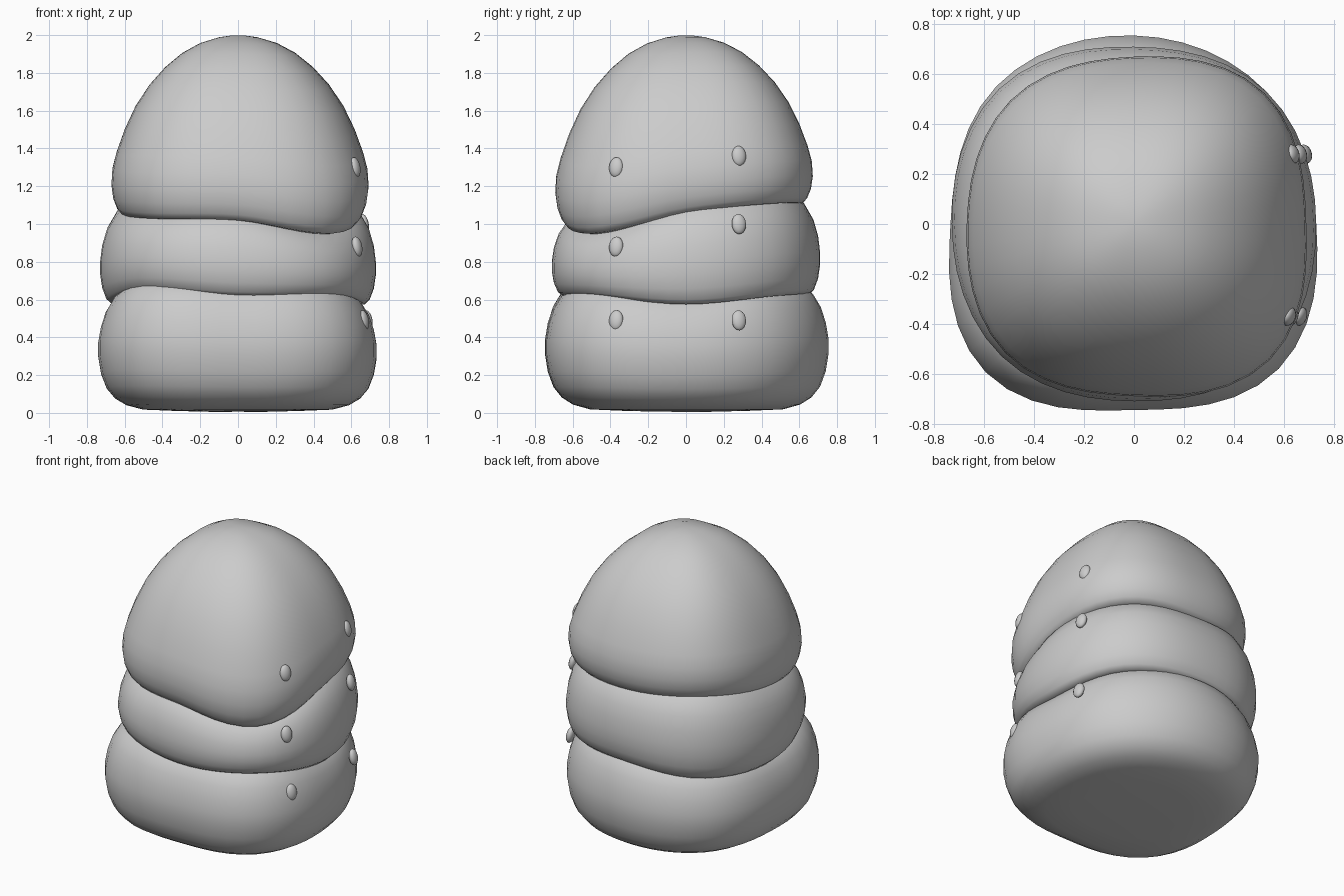
import bpy, bmesh
from math import sin, cos, tau, radians

if "Cube" in bpy.data.objects:
    bpy.data.objects.remove(bpy.data.objects["Cube"])

grey = bpy.data.materials.new("plain_grey")
grey.use_nodes = True
colour = (0.6, 0.6, 0.6, 1)
grey.diffuse_color = colour
grey.node_tree.nodes["Principled BSDF"].inputs["Base Color"].default_value = colour

SEGMENTS = 48


def around(values, turn):
    """Smooth periodic curve through evenly spaced values; turn is 0..1."""
    n = len(values)
    i, f = int(turn * n), turn * n % 1
    a, b, c, d = (values[(i + k) % n] for k in (-1, 0, 1, 2))
    return b + f * (c - a + f * (2*a - 5*b + 4*c - d + f * (3*(b - c) + d - a))) / 2


def lofted(name, outline, low, high, profile):
    """Closed body: profile gives (width, level) between the low and high rims."""
    bm = bmesh.new()
    rings = []
    for width, level in profile:
        ring = []
        for s in range(SEGMENTS):
            t = s / SEGMENTS
            r = width * around(outline, t)
            z0, z1 = around(low, t), around(high, t)
            ring.append(bm.verts.new((r * cos(t * tau), r * sin(t * tau), z0 + level * (z1 - z0))))
        rings.append(ring)
    for a, b in zip(rings, rings[1:]):
        for s in range(SEGMENTS):
            e = (s + 1) % SEGMENTS
            bm.faces.new((a[s], a[e], b[e], b[s]))
    # Close both ends with fans
    for ring in (rings[0], rings[-1]):
        mid = bm.verts.new((0, 0, sum(v.co.z for v in ring) / SEGMENTS))
        if ring is rings[-1]:
            mid.co.z = max(mid.co.z, ring[0].co.z)
        for s in range(SEGMENTS):
            bm.faces.new((mid, ring[s], ring[(s + 1) % SEGMENTS]))
    bmesh.ops.recalc_face_normals(bm, faces=bm.faces)
    for f in bm.faces:
        f.smooth = True
    mesh = bpy.data.meshes.new(name)
    bm.to_mesh(mesh)
    bm.free()
    mesh.materials.append(grey)
    bpy.context.collection.objects.link(bpy.data.objects.new(name, mesh))


# Rim heights at eight directions, starting from +x and turning towards +y
floor, crown = [0.0] * 8, [2.0] * 8
lower_seam = [.575, .62, .63, .59, .58, .65, .62, .62]
upper_seam = [1.06, 1.11, 1.11, 1.12, 1.06, 1.03, 1.02, .95]

# Three stacked soft bodies
lofted("bottom_body", [.73, .75, .755, .78, .735, .84, .745, .82], floor, lower_seam,
       [(.2, .01), (.45, .018), (.68, .03), (.8, .07), (.88, .13), (.94, .22), (.98, .35),
        (1, .5), (1, .62), (.98, .76), (.945, .89), (.89, 1), (.8, 1.08), (.6, 1.14)])
lofted("middle_body", [.73, .75, .71, .765, .73, .75, .71, .76], lower_seam, upper_seam,
       [(.7, .06), (.86, 0), (.92, 0), (.955, .05), (.985, .17), (1, .32), (1, .46),
        (.985, .64), (.95, .82), (.88, 1), (.78, 1.1), (.5, 1.2)])
lofted("top_dome", [.69, .74, .67, .70, .67, .73, .69, .77], upper_seam, crown,
       [(.7, .03), (.85, -.004), (.92, 0), (.955, .03), (.985, .085), (1, .16), (.992, .25),
        (.96, .34), (.895, .47), (.81, .6), (.7, .72), (.575, .82), (.44, .9),
        (.3, .955), (.15, .988), (.05, .998)])

# Two columns of small beads on the side
for column, yaw, spots in (("front", -20, ((.62, -.37, 1.3), (.63, -.37, .88), (.665, -.37, .49))),
                           ("rear", 15, ((.635, .28, 1.36), (.665, .28, 1.0), (.685, .28, .49)))):
    for level, spot in zip(("top", "middle", "bottom"), spots):
        bpy.ops.mesh.primitive_uv_sphere_add(segments=16, ring_count=10, location=spot,
                                             rotation=(0, radians(-11), radians(yaw)))
        bead = bpy.context.object
        bead.name = f"{column}_{level}_bead"
        bead.scale = (.026, .039, .054)
        bead.data.materials.append(grey)
        bpy.ops.object.shade_smooth()
